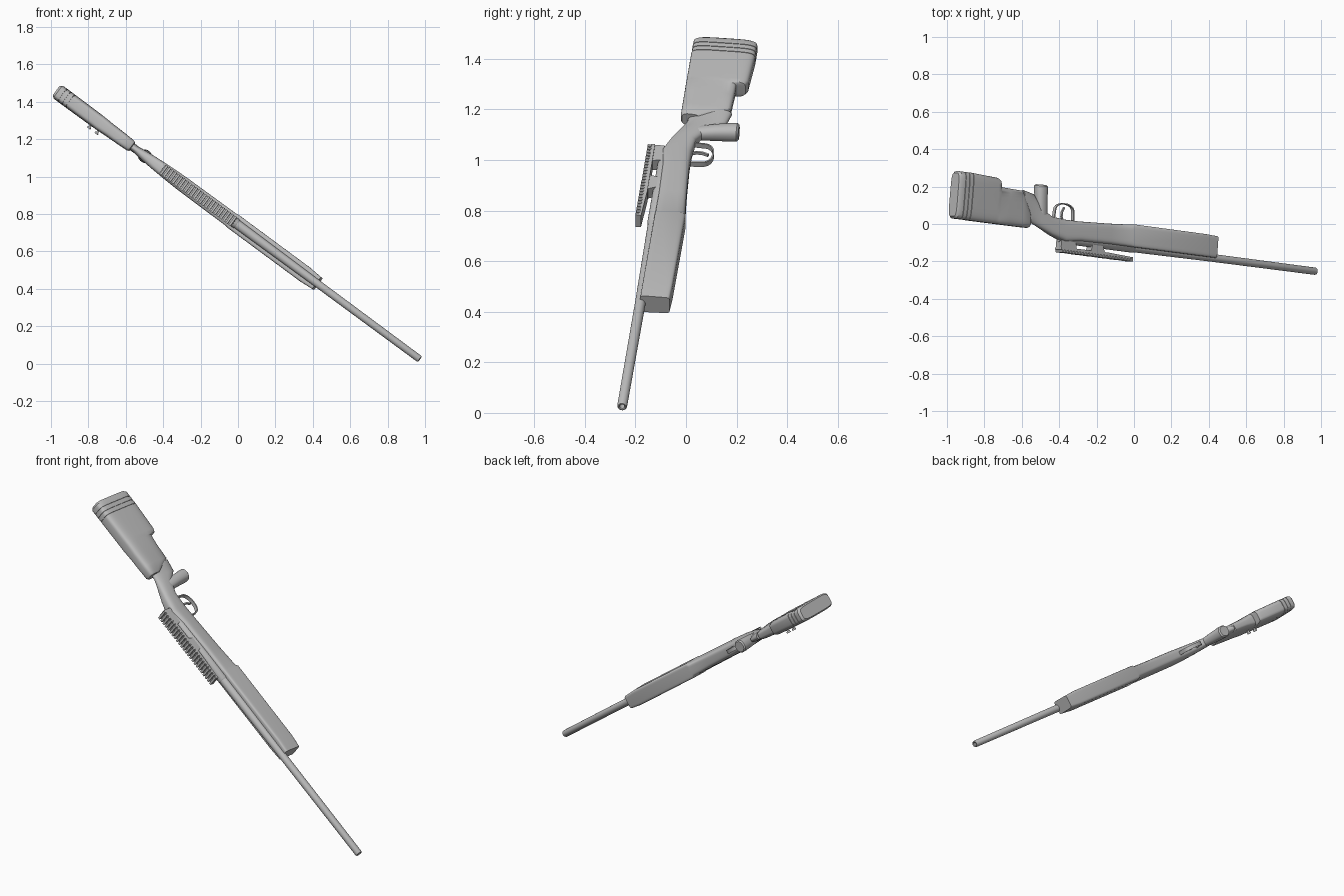
import bpy, bmesh, math
from mathutils import Vector, Matrix

# Local frame: t runs back from the muzzle, v runs down, w runs to the side
axis = Vector((-0.8, 0.104, 0.591)).normalized()
down = Vector((0, 1, 0))
down = (down - axis * down.dot(axis)).normalized()
side = axis.cross(down)
FRAME = Matrix((axis, down, side)).transposed().to_4x4()
FRAME.translation = (0.972, -0.253, 0.024)

grey = bpy.data.materials.new("grey")
grey.diffuse_color = (0.5, 0.5, 0.5, 1)


def finish(name, bm, angle=35):
    bmesh.ops.recalc_face_normals(bm, faces=bm.faces)
    mesh = bpy.data.meshes.new(name)
    bm.to_mesh(mesh)
    bm.free()
    mesh.materials.append(grey)
    ob = bpy.data.objects.new(name, mesh)
    bpy.context.collection.objects.link(ob)
    ob.matrix_world = FRAME
    bpy.ops.object.select_all(action='DESELECT')
    ob.select_set(True)
    bpy.context.view_layer.objects.active = ob
    bpy.ops.object.shade_smooth_by_angle(angle=math.radians(angle))
    return ob


def loft(name, rings, angle=35):
    bm = bmesh.new()
    loops = [[bm.verts.new(p) for p in ring] for ring in rings]
    n = len(loops[0])
    for a, b in zip(loops, loops[1:]):
        for i in range(n):
            bm.faces.new((a[i], a[(i + 1) % n], b[(i + 1) % n], b[i]))
    bm.faces.new(loops[0])
    bm.faces.new(loops[-1])
    return finish(name, bm, angle)


def oval(power, n=32):
    # Unit rounded outline; a higher power is squarer
    for i in range(n):
        k = 2 * math.pi * (i + 0.5) / n
        c, s = math.cos(k), math.sin(k)
        yield (math.copysign(abs(c) ** (2 / power), c),
               math.copysign(abs(s) ** (2 / power), s))


def section(t, top, bottom, wide_top, wide_bottom, power):
    pts = []
    for c, s in oval(power):
        f = (s + 1) / 2
        w = wide_top + (wide_bottom - wide_top) * f
        pts.append((t, top + (bottom - top) * f, c * w))
    return pts


def lathe(name, profile):
    return loft(name, [[(t, r * s, r * c) for c, s in oval(2, 24)] for t, r in profile])


def plate(name, outline, half):
    return loft(name, [[(t, v, w) for t, v in outline] for w in (-half, half)])


# Barrel with a hollow muzzle, then the receiver
lathe("barrel", [(0.12, 0.010), (0.003, 0.010), (0, 0.013), (0, 0.017),
                 (0.006, 0.0195), (0.7, 0.021), (1.1, 0.024), (1.25, 0.025)])
lathe("receiver", [(1.22, 0.025), (1.225, 0.028), (1.66, 0.028), (1.72, 0.02)])

# Fore-end, action area and wrist
loft("stock_body", [section(*s) for s in (
    (0.69, 0.000, 0.117, 0.040, 0.038, 9),
    (0.77, 0.000, 0.120, 0.046, 0.044, 9),
    (1.25, 0.000, 0.122, 0.046, 0.044, 9),
    (1.265, 0.000, 0.119, 0.045, 0.036, 6),
    (1.40, 0.000, 0.110, 0.045, 0.034, 5),
    (1.60, -0.006, 0.101, 0.044, 0.034, 4),
    (1.69, -0.018, 0.101, 0.040, 0.033, 3.5),
    (1.78, 0.010, 0.108, 0.034, 0.030, 3),
    (1.86, 0.042, 0.150, 0.026, 0.026, 2.6),
    (1.91, 0.060, 0.215, 0.020, 0.022, 2.5),
    (1.98, 0.064, 0.230, 0.022, 0.024, 2.5))])

# Pistol grip with a flared foot
grip = ((0.07, 1.835, 0.026, 0.022), (0.12, 1.845, 0.030, 0.027),
        (0.18, 1.855, 0.033, 0.032), (0.24, 1.862, 0.036, 0.035),
        (0.262, 1.864, 0.036, 0.035), (0.27, 1.865, 0.030, 0.029))
loft("pistol_grip", [[(t + a * c, v, b * s) for c, s in oval(2.3, 24)] for v, t, a, b in grip])

# Butt, with a hook behind the grip
loft("butt", [section(*s) for s in (
    (1.93, 0.036, 0.110, 0.030, 0.024, 3),
    (1.94, 0.031, 0.130, 0.036, 0.026, 3.5),
    (1.99, 0.030, 0.225, 0.039, 0.026, 4),
    (2.08, 0.030, 0.228, 0.041, 0.030, 4),
    (2.145, 0.030, 0.230, 0.042, 0.038, 5),
    (2.15, 0.030, 0.266, 0.042, 0.038, 5),
    (2.17, 0.030, 0.276, 0.042, 0.040, 5),
    (2.34, 0.030, 0.285, 0.043, 0.042, 5))])

# Spacers and recoil pad, separated by narrow grooves
for i, (a, b) in enumerate(((2.343, 2.366), (2.369, 2.392), (2.395, 2.435))):
    pad = [(a, 0.030, 0.285, 0.043, 0.042, 5), (b - 0.012, 0.031, 0.285, 0.043, 0.042, 5)]
    pad.append((b, 0.042, 0.274, 0.036, 0.035, 5) if i == 2 else (b, 0.031, 0.285, 0.043, 0.042, 5))
    loft("recoil_pad" if i == 2 else f"butt_spacer_{i + 1}", [section(*s) for s in pad])
loft("spacer_core", [section(t, 0.035, 0.280, 0.039, 0.038, 5) for t in (2.33, 2.40)])

# Sling studs on one side of the butt
for i, t in enumerate((2.135, 2.185)):
    loft(f"sling_stud_{i + 1}", [[(t + r * c, 0.15 + r * s, w) for c, s in oval(2, 12)]
         for w, r in ((0.03, 0.006), (0.05, 0.006), (0.05, 0.011), (0.06, 0.011))])

# Scope rail on two posts, with cross teeth
plate("rail_base", [(1.235, -0.063), (1.715, -0.063), (1.715, -0.048), (1.40, -0.046), (1.235, -0.054)], 0.028)
plate("rear_rail_post", [(1.61, -0.05), (1.715, -0.05), (1.715, -0.01), (1.62, -0.01)], 0.024)
plate("front_rail_post", [(1.42, -0.05), (1.515, -0.05), (1.505, -0.01), (1.44, -0.01)], 0.024)
for i in range(24):
    t = 1.237 + i * 0.02
    plate(f"rail_tooth_{i + 1}", [(t, -0.076), (t + 0.012, -0.076), (t + 0.012, -0.06), (t, -0.06)], 0.030)


# Trigger guard and trigger as bent flat straps
def strap(name, path, thick, half):
    pts = [Vector(p) for p in path]
    rings = []
    for i, p in enumerate(pts):
        d = (pts[min(i + 1, len(pts) - 1)] - pts[max(i - 1, 0)]).normalized()
        n = Vector((-d.y, d.x)) * thick
        rings.append([(*(p + n), -half), (*(p + n), half), (*(p - n), half), (*(p - n), -half)])
    return loft(name, rings)


guard = [(1.635, 0.095)]
for i in range(15):
    k = math.pi * i / 14
    guard.append((1.70 - 0.062 * math.cos(k), 0.135 + 0.05 * math.sin(k) ** 0.7))
strap("trigger_guard", guard + [(1.765, 0.095)], 0.003, 0.011)
strap("trigger", [(1.70, 0.09), (1.712, 0.115), (1.712, 0.14), (1.70, 0.165)], 0.004, 0.006)
